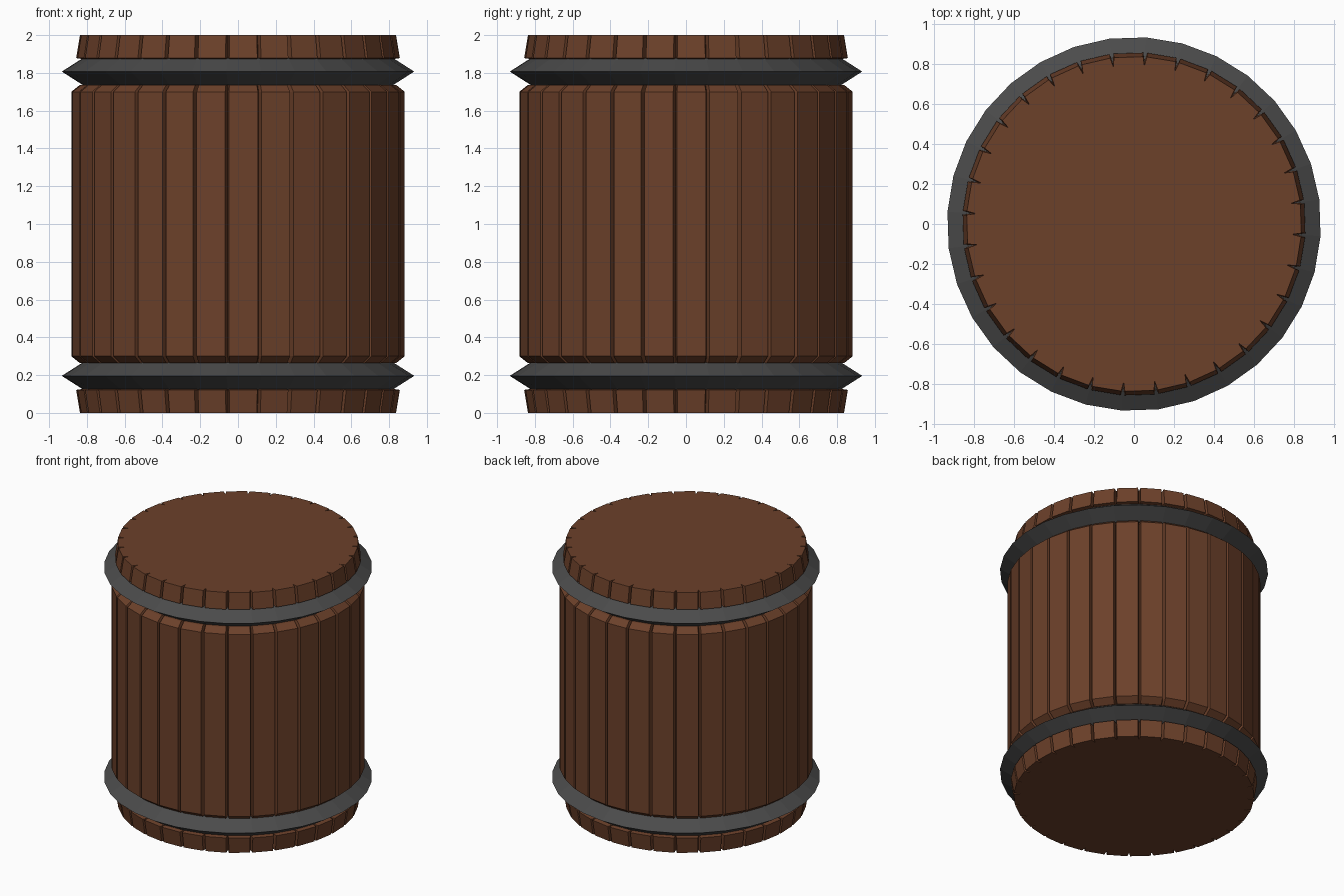
import bpy, bmesh
from math import sin, cos, radians

if "Cube" in bpy.data.objects:
    bpy.data.objects.remove(bpy.data.objects["Cube"])

STAVES = 32
STEP = 360 / STAVES
START = -3.75   # angle of the first groove


def material(name, rgb):
    m = bpy.data.materials.new(name)
    m.diffuse_color = (*rgb, 1)
    m.use_nodes = True
    m.node_tree.nodes["Principled BSDF"].inputs["Base Color"].default_value = m.diffuse_color
    return m


def loft(name, profile, section, mat, closed=False):
    """Stack one cross-section per (radius, z) profile point; cap the ends or close the loop."""
    bm = bmesh.new()
    rings = []
    for r, z in profile:
        ring = []
        for ang, inset in section:
            a = radians(ang)
            ring.append(bm.verts.new(((r - inset) * cos(a), (r - inset) * sin(a), z)))
        rings.append(ring)
    n = len(section)
    pairs = list(zip(rings, rings[1:]))
    if closed:
        pairs.append((rings[-1], rings[0]))
    else:
        bm.faces.new(rings[0][::-1])
        bm.faces.new(rings[-1])
    for lo, hi in pairs:
        for i in range(n):
            j = (i + 1) % n
            bm.faces.new((lo[i], lo[j], hi[j], hi[i]))
    bmesh.ops.recalc_face_normals(bm, faces=bm.faces)
    mesh = bpy.data.meshes.new(name)
    bm.to_mesh(mesh)
    bm.free()
    mesh.materials.append(mat)
    ob = bpy.data.objects.new(name, mesh)
    bpy.context.collection.objects.link(ob)
    return ob


wood = material("wood", (0.15, 0.052, 0.023))
iron = material("iron", (0.07, 0.07, 0.07))

# Staves: V groove between each pair, two channels where the hoops sit
grooved = []
for k in range(STAVES):
    a = START + k * STEP
    grooved += [(a - 0.65, 0), (a, 0.045), (a + 0.65, 0)]
half = [(0.838, 0), (0.858, 0.122), (0.815, 0.128), (0.815, 0.262), (0.84, 0.265), (0.884, 0.30)]
profile = half + [(r, 2 - z) for r, z in reversed(half)]
loft("barrel_staves", profile, grooved, wood)

# Hoops: wedge-shaped iron rings
plain = [(START + k * STEP, 0) for k in range(STAVES)]
for name, z in (("lower_hoop", 0.196), ("upper_hoop", 1.807)):
    wedge = [(0.81, z - 0.072), (0.825, z - 0.07), (0.935, z), (0.825, z + 0.07), (0.81, z + 0.072)]
    loft(name, wedge, plain, iron, closed=True)
